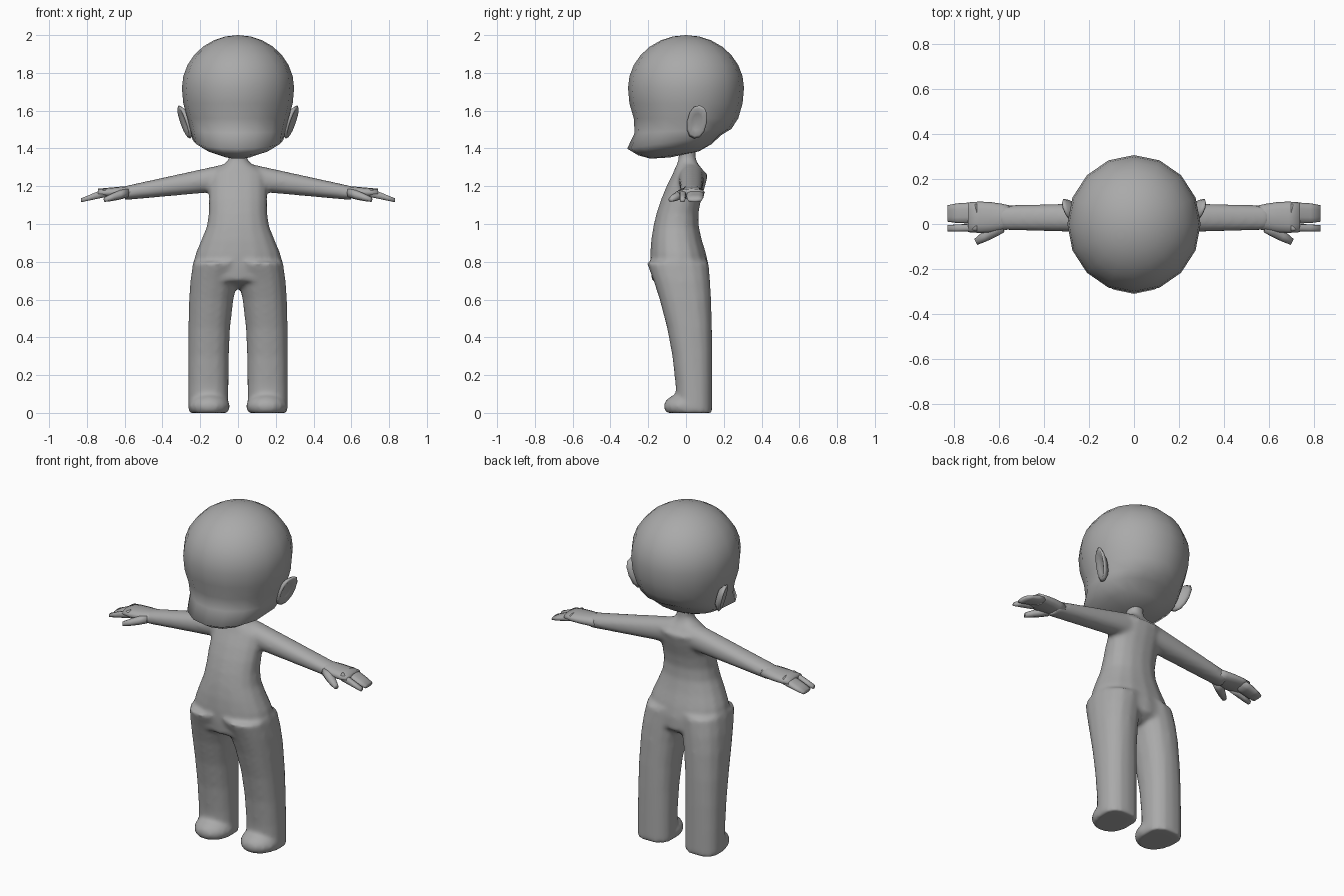
import bpy, bmesh, math
from mathutils import Vector, Matrix

cube = bpy.data.objects.get("Cube")
if cube:
    bpy.data.objects.remove(cube, do_unlink=True)

shade = (.4, .4, .4, 1)
grey = bpy.data.materials.new("plain_grey")
grey.use_nodes = True
grey.diffuse_color = shade
grey.node_tree.nodes["Principled BSDF"].inputs["Base Color"].default_value = shade


def steps(count):
    return [i / (count - 1) for i in range(count)]


def ease(value):
    value = min(max(value, 0), 1)
    return value * value * (3 - 2 * value)


def loft(bm, rings, sides=16, power=.9):
    """Skin rings given as (centre, half axis, half axis), closed by fans."""
    def bend(k):
        return math.copysign(abs(k) ** power, k)
    loops = []
    for centre, u, v in rings:
        loop = []
        for i in range(sides):
            angle = math.tau * i / sides
            offset = Vector(u) * bend(math.cos(angle)) + Vector(v) * bend(math.sin(angle))
            loop.append(bm.verts.new(Vector(centre) + offset))
        loops.append(loop)
    for lower, upper in zip(loops, loops[1:]):
        for i in range(sides):
            j = (i + 1) % sides
            bm.faces.new((lower[i], lower[j], upper[j], upper[i]))
    for loop, ring in ((loops[0], rings[0]), (loops[-1], rings[-1])):
        pole = bm.verts.new(ring[0])
        for i in range(sides):
            bm.faces.new((loop[i], loop[(i + 1) % sides], pole))


def level(z, left, right, front, back):
    """Horizontal ring between four limits."""
    centre = ((left + right) / 2, (front + back) / 2, z)
    return centre, ((right - left) / 2, 0, 0), (0, (back - front) / 2, 0)


def upright(x, y, z, half_depth, half_height):
    """Ring facing along x, for arms and hands."""
    return (x, y, z), (0, half_depth, 0), (0, 0, half_height)


def finish(bm, name):
    bmesh.ops.recalc_face_normals(bm, faces=bm.faces)
    for face in bm.faces:
        face.smooth = True
    mesh = bpy.data.meshes.new(name)
    bm.to_mesh(mesh)
    bm.free()
    mesh.materials.append(grey)
    obj = bpy.data.objects.new(name, mesh)
    bpy.context.collection.objects.link(obj)
    return obj


# Head: ball with a longer lower half, pulled forward into a wide muzzle
bm = bmesh.new()
bmesh.ops.create_uvsphere(bm, u_segments=16, v_segments=14, radius=1)
for vert in bm.verts:
    x, y, z = vert.co
    radius = math.hypot(x, y)
    facing = max(-y / radius, 0) if radius > .01 else .5
    height = 1.72 + z * (.28 if z > 0 else .37)
    muzzle = ease((1.52 - height) * 11)
    depth = .307 * y - .12 * muzzle * math.sqrt(facing)
    tilt = .15 * muzzle * (depth + .1)
    vert.co = (.297 * x * (1 + .3 * muzzle), depth, height + tilt)
finish(bm, "head")

# Trunk: widening hips, curved belly and hollow back
bm = bmesh.new()
trunk = []
for f in steps(9):
    z = 1.27 - .57 * f
    width = .155 + .085 * ease((1.05 - z) / .28)
    belly = .6 * (z - .82) ** 2 - .19
    spine = .095 + .03 * math.cos((z - .73) / .3 * math.pi)
    trunk.append(level(z, -width, width, belly, spine))
trunk.append(level(.66, -.1, .1, -.07, .07))
loft(bm, trunk)

# Neck flaring into sloped shoulders
neck = []
for f in steps(7):
    flare = ease(2 * f - 1)
    half = .047 + .1 * flare
    neck.append(level(1.43 - .17 * f, -half, half, -.04 - .03 * flare, .052 + .05 * flare))
loft(bm, neck)

for s in (1, -1):
    # Leg: straight outside, arched inside, shin sloping back
    leg = []
    for z in (.8, .7, .6, .45, .3, .15, 0):
        inner = .05 - .2 * z ** 4
        outer = .264 - .1 * z ** 6
        leg.append(level(z, s * inner, s * outer, -.05 - .25 * z * z, .14 - .05 * z ** 4))
    loft(bm, leg, power=.85)

    # Foot: flat-soled ball at the end of the leg
    place = Matrix.Translation((s * .152, 0, .035))
    foot = bmesh.ops.create_uvsphere(bm, u_segments=16, v_segments=12, radius=1,
                                     matrix=place @ Matrix.Diagonal((.11, .12, .07, 1)))
    for vert in foot["verts"]:
        vert.co.z = max(vert.co.z, 0)

    # Arm: tapered tube sinking towards the wrist
    arm = []
    for f in steps(6):
        x = .05 + .55 * f
        top, bottom = 1.333 - .22 * x, 1.18 - .09 * x
        arm.append(upright(s * x, .028, (top + bottom) / 2, .07 - .015 * f, (top - bottom) / 2))
    loft(bm, arm)

body = finish(bm, "body")
fuse = body.modifiers.new("fuse", "REMESH")
fuse.mode = "VOXEL"
fuse.voxel_size = .012
fuse.use_smooth_shade = True
blend = body.modifiers.new("blend", "SMOOTH")
blend.iterations = 8

for side, s in (("left", 1), ("right", -1)):
    # Palm
    bm = bmesh.new()
    loft(bm, [upright(s * (.54 + .2 * f), .03, 1.17 - .005 * f,
                      .05 + .02 * math.sin(2.2 * f), .035 - .013 * f) for f in steps(5)], 12)

    # Joined fingers and a separate first finger
    for y, half_depth in ((.05, .046), (-.016, .017)):
        loft(bm, [upright(s * (.7 + .13 * f), y - .003 * f, 1.166 - .04 * f,
                          half_depth * (1 - .2 * f ** 4), .024 - .013 * f) for f in steps(4)], 10, .75)

    # Thumb
    thumb = []
    for f in steps(4):
        r = .026 - .013 * f * f
        thumb.append(((s * (.59 + .115 * f), -.01 - .07 * f, 1.165 - .035 * f),
                      (s * r / 2, r, 0), (0, 0, r)))
    loft(bm, thumb, 8)
    finish(bm, side + "_hand")

    # Ear: leaning shell with a hollow outer face
    bm = bmesh.new()
    ear = []
    for x, size in ((.25, .6), (.27, .9), (.285, 1), (.292, .85), (.28, .5)):
        ear.append(((s * x, .058, 1.54), Vector((s * .03, .014, .088)) * size,
                    Vector((s * .016, .052, -.005)) * size))
    loft(bm, ear, 12)
    finish(bm, side + "_ear")
